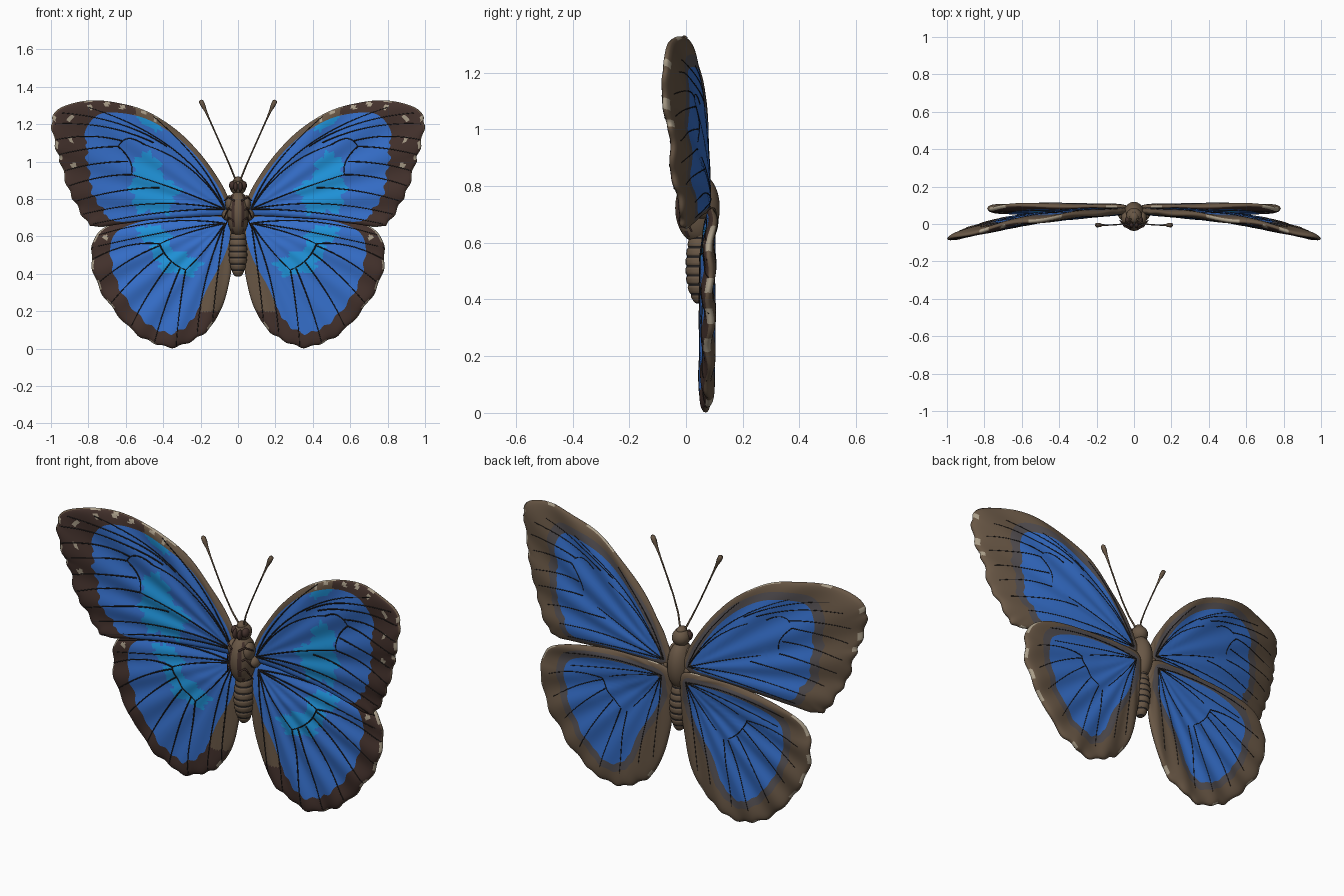
import bpy, bmesh, math, random
from mathutils import Vector
from mathutils.bvhtree import BVHTree

if "Cube" in bpy.data.objects:
    bpy.data.objects.remove(bpy.data.objects["Cube"])

random.seed(4)
COLS = [("blue", (0.036, 0.16, 0.60)), ("bright_blue", (0.014, 0.30, 0.72)),
        ("dark_brown", (0.058, 0.032, 0.026)), ("tan_brown", (0.14, 0.095, 0.06)),
        ("cream", (0.40, 0.34, 0.25)), ("near_black", (0.016, 0.014, 0.014)),
        ("dusky_brown", (0.092, 0.082, 0.088))]
MATS = []
for n, c in COLS:
    m = bpy.data.materials.new(n)
    m.diffuse_color = (*c, 1)
    m.use_nodes = True
    m.node_tree.nodes["Principled BSDF"].inputs["Base Color"].default_value = m.diffuse_color
    MATS.append(m)
BLUE, BRIGHT, DARK, TAN, CREAM, BLACK, DUSK = range(7)


def add_mesh(name, bm, mirror=False):
    bmesh.ops.recalc_face_normals(bm, faces=bm.faces)
    me = bpy.data.meshes.new(name)
    bm.to_mesh(me)
    for m in MATS:
        me.materials.append(m)
    for p in me.polygons:
        p.use_smooth = True
    ob = bpy.data.objects.new(name, me)
    bpy.context.collection.objects.link(ob)
    if mirror:
        ob.modifiers.new("mirror", 'MIRROR').use_mirror_merge = False
    return ob


def spline(pts, per):
    """Closed smooth loop through points of any dimension."""
    out, n = [], len(pts)
    for i in range(n):
        a, b, c, d = (pts[(i + k) % n] for k in (-1, 0, 1, 2))
        for j in range(per):
            t = j / per
            out.append([0.5 * (2 * q + (r - p) * t + (2 * p - 5 * q + 4 * r - s) * t * t
                               + (3 * q - p - 3 * r + s) * t ** 3) for p, q, r, s in zip(a, b, c, d)])
    return out


def in_patch(x, z, patch):
    """Ragged tilted ellipse used for the bright patches."""
    cx, cz, rx, rz, tilt = patch
    dx, dz = x - cx, z - cz
    u = dx * math.cos(tilt) + dz * math.sin(tilt)
    v = dz * math.cos(tilt) - dx * math.sin(tilt)
    ang = math.atan2(v / rz, u / rx)
    return math.hypot(u / rx, v / rz) < 1 + 0.14 * math.sin(5 * ang) + 0.1 * math.sin(11 * ang + 1)


def wing(name, outline, centre, root, mid, half, patches, is_tan, scallop, spots):
    """Two skins of rings growing from a centre point and sharing one rim."""
    per = 11
    loop = spline(outline, per)
    n = len(loop)
    lo, hi = scallop
    wave = [0.0] * n
    for i, p in enumerate(loop):
        k = i / per
        if lo < k < hi:
            wave[i] = min(1, k - lo, hi - k) * math.cos(2 * math.pi * k * 1.1)
            g = 1 + 0.013 * wave[i]
            p[0] = min(1.0, centre[0] + (p[0] - centre[0]) * g)
            p[1] = max(0.0, centre[1] + (p[1] - centre[1]) * g)
    bm = bmesh.new()

    def vert(i, s, side):
        x = centre[0] + (loop[i][0] - centre[0]) * s
        z = centre[1] + (loop[i][1] - centre[1]) * s
        d = math.hypot(x - root[0], z - root[1])
        rip = 0.006 * min(1, d / 0.6) * math.cos(25 * math.atan2(z - root[1], x - root[0]))
        h = half * math.sqrt(max(0, 1 - s ** 14))
        return bm.verts.new((x, mid(x, z) + rip + side * h, z))

    rim = [vert(i, 1, 0) for i in range(n)]
    chips = [random.random() < 0.27 for _ in range(n // 4 + 1)]
    for side in (-1, 1):
        nb, nd, nm = (26, 0, 10) if side < 0 else (16, 3, 9)
        total = nb + nd + nm
        hub = vert(0, 0, side)
        prev = None
        for r in range(1, total + 1):
            ring = rim if r == total else []
            if r < total:
                for i in range(n):
                    f = min(0.98, loop[i][2])
                    w = 0.01 * wave[i]
                    b = f + w if side < 0 else f - 0.085 - 0.15 * (1 - f)
                    e = b if side < 0 else min(0.94, b + 0.11)
                    if r <= nb:
                        s = b * r / nb
                    elif r <= nb + nd:
                        s = b + (e - b) * (r - nb) / nd
                    else:
                        s = e + (1 - e) * (1 - (1 - (r - nb - nd) / nm) ** 1.4)
                    ring.append(vert(i, s, side))
            for i in range(n):
                j = (i + 1) % n
                vs = (hub, ring[i], ring[j]) if prev is None else (prev[i], ring[i], ring[j], prev[j])
                face = bm.faces.new(vs)
                c = face.calc_center_median()
                if r <= nb:
                    mat = BRIGHT if side < 0 and any(in_patch(c.x, c.z, p) for p in patches) else BLUE
                elif r <= nb + nd:
                    mat = DUSK
                else:
                    mat = TAN if side > 0 or r == total or is_tan(c.x, c.z) else DARK
                    if r > total - 2 and chips[i // 4] and lo - 5 < i / per < hi:
                        mat = CREAM
                    if side < 0 and any(math.hypot(c.x - a, (c.z - b)) < 0.014 for a, b in spots):
                        mat = CREAM
                face.material_index = mat
            prev = ring
    add_mesh(name, bm, True)
    return BVHTree.FromBMesh(bm)


def tubes(name, paths, radius, mat):
    """Round strands along (x, y, z, thickness) paths, on both sides."""
    cu = bpy.data.curves.new(name, 'CURVE')
    cu.dimensions = '3D'
    cu.bevel_depth, cu.bevel_resolution, cu.use_fill_caps = radius, 1, True
    cu.materials.append(MATS[mat])
    for path in paths:
        for sx in (-1, 1):
            sp = cu.splines.new('POLY')
            sp.points.add(len(path) - 1)
            for q, (x, y, z, w) in zip(sp.points, path):
                q.co, q.radius = (sx * x, y, z, 1), w
    bpy.context.collection.objects.link(bpy.data.objects.new(name, cu))


def veins(name, tree, lines):
    """Curved strands on the front and, finer and shorter, on the back of a wing."""
    paths = []
    for a, c, b in lines:
        a, c, b = Vector(a), Vector(c), Vector(b)
        for side in (-1, 1):
            path = []
            for i in range(29 if side < 0 else 24):
                t = i / 28
                p = a * (1 - t) ** 2 + c * 2 * t * (1 - t) + b * t * t
                hit = tree.ray_cast(Vector((p.x, side, p.y)), Vector((0, -side, 0)))[0]
                if hit:
                    path.append((p.x, hit.y, p.y, (1.15 - 0.5 * t) * (1 if side < 0 else 0.65)))
            if len(path) > 2:
                paths.append(path)
    tubes(name, paths, 0.0034, BLACK)


# Forewings: outline points are x, z and where the blue field stops
FORE = [(.04, .72, .97), (.05, .80, .94), (.10, .90, .93), (.20, 1.04, .92), (.33, 1.17, .90),
        (.49, 1.27, .88), (.65, 1.315, .86), (.79, 1.327, .82), (.92, 1.30, .72), (.985, 1.255, .66),
        (.995, 1.18, .62), (.97, 1.06, .66), (.945, .98, .67), (.91, .86, .70), (.865, .77, .74),
        (.81, .68, .72), (.75, .65, .80), (.63, .665, .95), (.44, .69, .98), (.20, .705, .98)]
tree = wing("forewings", FORE, (.5, .92), (.06, .74),
            lambda x, z: 0.064 - 0.135 * abs(x) ** 2.3 - 0.03 * (z - 0.9), 0.02,
            [(.45, .83, .125, .11, .1), (.49, .97, .07, .08, .1), (.47, 1.2, .07, .02, .5)],
            lambda x, z: x < .55 and z > .72 + .72 * x, (9, 16.5),
            [(.44, 1.225), (.5, 1.265), (.62, 1.29), (.70, 1.31), (.79, 1.29), (.89, 1.24), (.9, 1.225),
             (.89, 1.12), (.88, .98)])
R = (.07, .745)
F_LINES = [(R, (.28, 1.13), (.80, 1.29)), (R, (.22, 1.0), (.50, 1.09)), (R, (.3, .85), (.57, .93)),
           ((.50, 1.09), (.60, 1.16), (.64, 1.08)), ((.64, 1.08), (.55, 1.0), (.57, .93)),
           ((.38, 1.08), (.6, 1.23), (.94, 1.26)), ((.45, 1.1), (.7, 1.22), (1.0, 1.2)),
           ((.62, 1.11), (.8, 1.16), (1.0, 1.11)), ((.64, 1.08), (.8, 1.08), (.98, 1.03)),
           ((.59, 1.0), (.78, 1.0), (.96, .94)), ((.57, .93), (.75, .93), (.93, .86)),
           ((.42, .86), (.65, .86), (.89, .78)), (R, (.45, .82), (.86, .71)),
           (R, (.4, .75), (.8, .66)), (R, (.15, .98), (.45, 1.24))]
veins("forewing_veins", tree, F_LINES)

# Hindwings, tucked behind the lower edge of the forewings
HIND = [(.05, .71, .95), (.20, .725, .95), (.44, .715, .94), (.65, .675, .89), (.755, .61, .80),
        (.785, .49, .73), (.75, .34, .72), (.66, .20, .74), (.545, .08, .76), (.45, .03, .79),
        (.35, .006, .80), (.25, .04, .77), (.16, .10, .70), (.09, .21, .66), (.05, .34, .70),
        (.025, .50, .85), (.025, .62, .95)]
tree = wing("hindwings", HIND, (.38, .38), (.06, .68),
            lambda x, z: 0.072 + 0.02 * max(0, abs(x) - .3) + 0.018 * max(0, z - .55) / .15, 0.021,
            [(.32, .455, .12, .06, .15), (.40, .52, .05, .09, -.6), (.45, .61, .09, .045, .2)],
            lambda x, z: x < .2 and z > .2, (4, 12.5), [(.71, .595)])
R = (.07, .67)
H_LINES = [(R, (.4, .72), (.77, .60)), (R, (.3, .62), (.42, .56)), (R, (.17, .52), (.28, .42)),
           ((.42, .56), (.38, .46), (.28, .42)), ((.42, .56), (.6, .58), (.79, .47)),
           ((.42, .55), (.6, .48), (.76, .34)), ((.40, .51), (.55, .40), (.69, .23)),
           ((.36, .46), (.5, .28), (.58, .10)), ((.31, .43), (.40, .22), (.45, .02)),
           ((.28, .42), (.32, .2), (.33, .01)), (R, (.20, .38), (.22, .05)),
           (R, (.11, .42), (.14, .11)), (R, (.25, .66), (.78, .54))]
veins("hindwing_veins", tree, H_LINES)


def loft(name, rows, mat_of, seg=20):
    """Oval sections: z, half width, front y, back y."""
    bm = bmesh.new()
    rings = []
    for z, w, y0, y1 in rows:
        rings.append([bm.verts.new((w * math.cos(a), (y0 + y1) / 2 + (y1 - y0) / 2 * math.sin(a), z))
                      for a in (2 * math.pi * k / seg for k in range(seg))])
    for a, b in zip(rings, rings[1:]):
        for k in range(seg):
            f = bm.faces.new((a[k], a[(k + 1) % seg], b[(k + 1) % seg], b[k]))
            f.material_index = mat_of(f.calc_center_median())
    for r in (rings[0], rings[-1]):
        bm.faces.new(r).material_index = TAN
    return add_mesh(name, bm)


# Abdomen: tapered body pinched into segments
rows = []
for i in range(65):
    t = i / 64
    w = 0.05 * math.sin(math.pi * (0.05 + 0.8 * t ** 0.8)) ** 0.7
    w *= 1 - 0.1 * abs(math.cos(math.pi * 8 * t)) ** 8
    rows.append((0.385 + 0.265 * t, w, 0.05 - w * 1.05, 0.054 + w))
loft("abdomen", rows, lambda c: BLACK if abs(math.cos(math.pi * 8 * (c.z - .385) / .265)) > .97 else TAN)

# Thorax
rows = []
for i in range(25):
    t = i / 24
    q = math.sqrt(max(0.02, 1 - (2 * t - 1) ** 2))
    rows.append((0.60 + 0.245 * t, 0.06 * q, 0.04 - 0.078 * q, 0.045 + 0.074 * q))
loft("thorax", rows, lambda c: DARK if c.y < .02 and .022 < abs(c.x) < .032 else TAN)


def ball(name, loc, size, mat, mirror=False):
    bm = bmesh.new()
    bmesh.ops.create_uvsphere(bm, u_segments=16, v_segments=10, radius=1)
    for v in bm.verts:
        v.co = Vector(loc) + Vector(a * b for a, b in zip(v.co, size))
    for f in bm.faces:
        f.material_index = mat
    add_mesh(name, bm, mirror)


# Head, eyes, mouthparts and shoulder lobes
ball("head", (0, .04, .865), (.044, .046, .044), TAN)
ball("head_crest", (0, .035, .90), (.024, .03, .02), TAN)
ball("eyes", (.03, .02, .872), (.018, .024, .024), DARK, True)
ball("palps", (.013, -.002, .865), (.011, .02, .026), DARK, True)
ball("shoulder_lobes", (.045, .03, .775), (.024, .04, .045), TAN, True)
ball("wing_hinges", (.06, .055, .715), (.026, .035, .03), TAN, True)

# Folded legs across the chest
tubes("legs", [[(.02, -.025, z, 1), (.05, -.012, z + .02, 1), (.075, .02, z - d, .6)]
               for z, d in ((.79, .0), (.73, .03), (.68, .04))], 0.005, DARK)

# Antennae with clubbed tips
tubes("antennae", [[(.012, .03, .90, 1), (.04, .008, .97, .9), (.075, -.002, 1.05, .8), (.115, -.005, 1.14, .8),
                    (.155, -.006, 1.23, .9), (.175, -.006, 1.275, 1.5), (.188, -.006, 1.302, 2.6),
                    (.198, -.006, 1.322, 2.5), (.201, -.006, 1.329, 1)]], 0.005, TAN)
